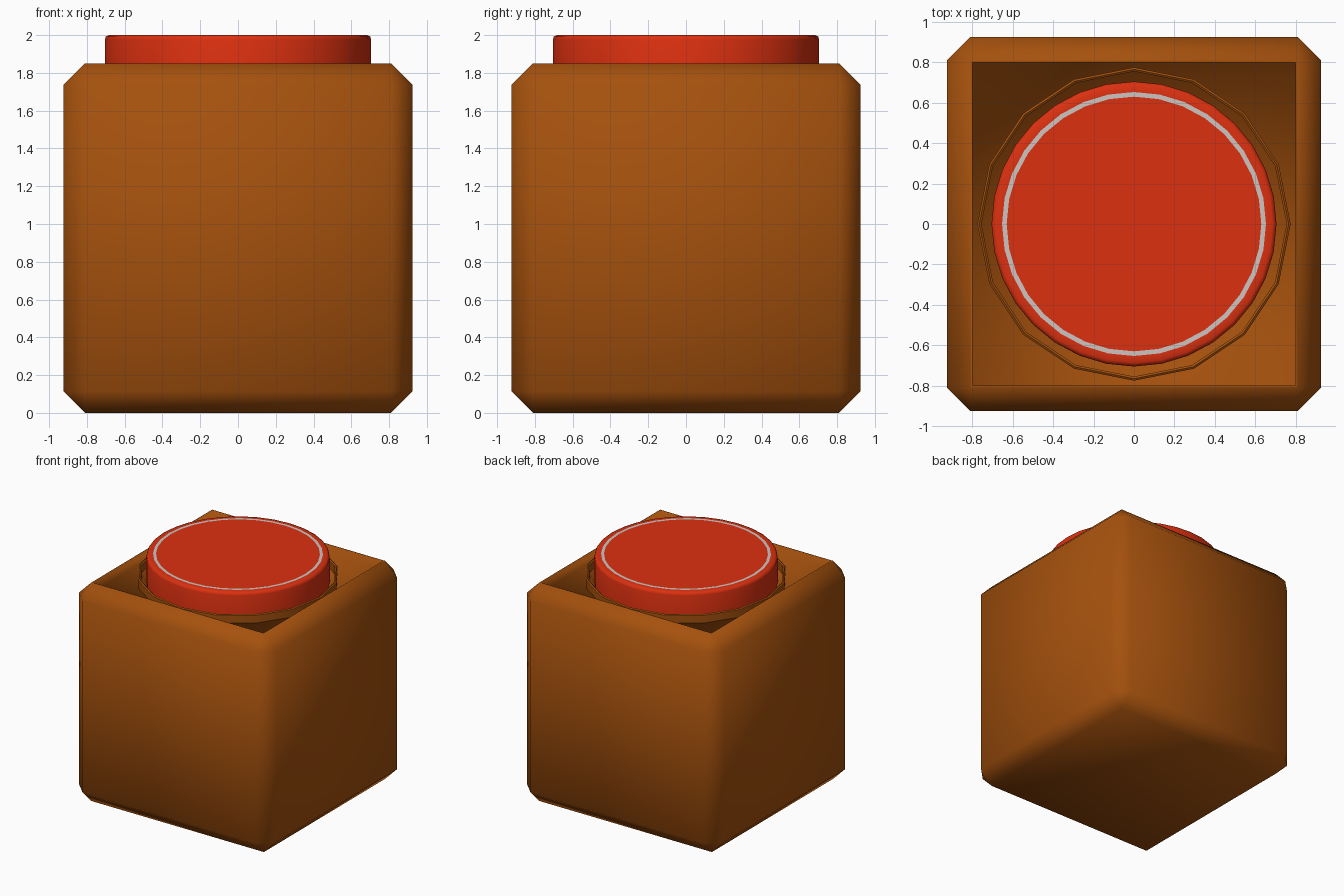
import bpy, bmesh, math

if "Cube" in bpy.data.objects:
    bpy.data.objects.remove(bpy.data.objects["Cube"])

def material(name, rgb):
    m = bpy.data.materials.new(name)
    m.diffuse_color = (*rgb, 1)
    m.use_nodes = True
    m.node_tree.nodes["Principled BSDF"].inputs["Base Color"].default_value = m.diffuse_color
    return m

BROWN = material("brown casing", (0.38, 0.083, 0.004))
RED = material("red button", (0.72, 0.03, 0.005))
PALE = material("pale ring", (0.62, 0.56, 0.53))

def finish(name, bm, mats, angle=None):
    bmesh.ops.recalc_face_normals(bm, faces=bm.faces)
    me = bpy.data.meshes.new(name)
    bm.to_mesh(me)
    bm.free()
    for m in mats:
        me.materials.append(m)
    ob = bpy.data.objects.new(name, me)
    bpy.context.collection.objects.link(ob)
    bpy.ops.object.select_all(action='DESELECT')
    ob.select_set(True)
    bpy.context.view_layer.objects.active = ob
    if angle is None:
        bpy.ops.object.shade_smooth()
    else:
        bpy.ops.object.shade_smooth_by_angle(angle=math.radians(angle))
    return ob

def lathe(name, profile, sides, mats, slots=None, closed=False, cap=False, angle=40):
    """Turn (radius, z) points round the z axis; slots gives a material per band."""
    bm = bmesh.new()
    rings = [[bm.verts.new((r * math.cos(2 * math.pi * i / sides),
                            r * math.sin(2 * math.pi * i / sides), z))
              for i in range(sides)] for r, z in profile]
    bands = len(rings) if closed else len(rings) - 1
    for b in range(bands):
        lo, hi = rings[b], rings[(b + 1) % len(rings)]
        for i in range(sides):
            j = (i + 1) % sides
            f = bm.faces.new((lo[i], lo[j], hi[j], hi[i]))
            f.material_index = slots[b] if slots else 0
    if cap:
        bm.faces.new(rings[-1])
        bm.faces.new(rings[0][::-1])
    return finish(name, bm, mats, angle)

# Casing: chamfered cube with a shallow square recess in the top
bm = bmesh.new()
bmesh.ops.create_cube(bm, size=1.85)
bmesh.ops.translate(bm, verts=bm.verts, vec=(0, 0, 0.925))
bmesh.ops.bevel(bm, geom=bm.edges[:], offset=0.115, segments=1,
                profile=0.5, affect='EDGES')
top = max(bm.faces, key=lambda f: f.calc_center_median().z)
bmesh.ops.inset_region(bm, faces=[top], thickness=0.015)
pit = bmesh.ops.extrude_discrete_faces(bm, faces=[top])["faces"][0]
bmesh.ops.translate(bm, verts=pit.verts[:], vec=(0, 0, -0.08))
finish("casing", bm, [BROWN])

# Raised sixteen-sided collar round the button
lathe("button_collar", [(0.775, 1.76), (0.775, 1.835), (0.765, 1.842),
                        (0.755, 1.835), (0.755, 1.76)], 16, [BROWN], closed=True, angle=50)

# Button with rounded rim and a flush pale ring on its top
lathe("button", [(0.705, 1.74), (0.705, 1.975), (0.70, 1.992), (0.685, 2.0),
                 (0.653, 2.0), (0.63, 2.0)], 32, [RED, PALE],
      slots=[0, 0, 0, 0, 1], cap=True, angle=50)
